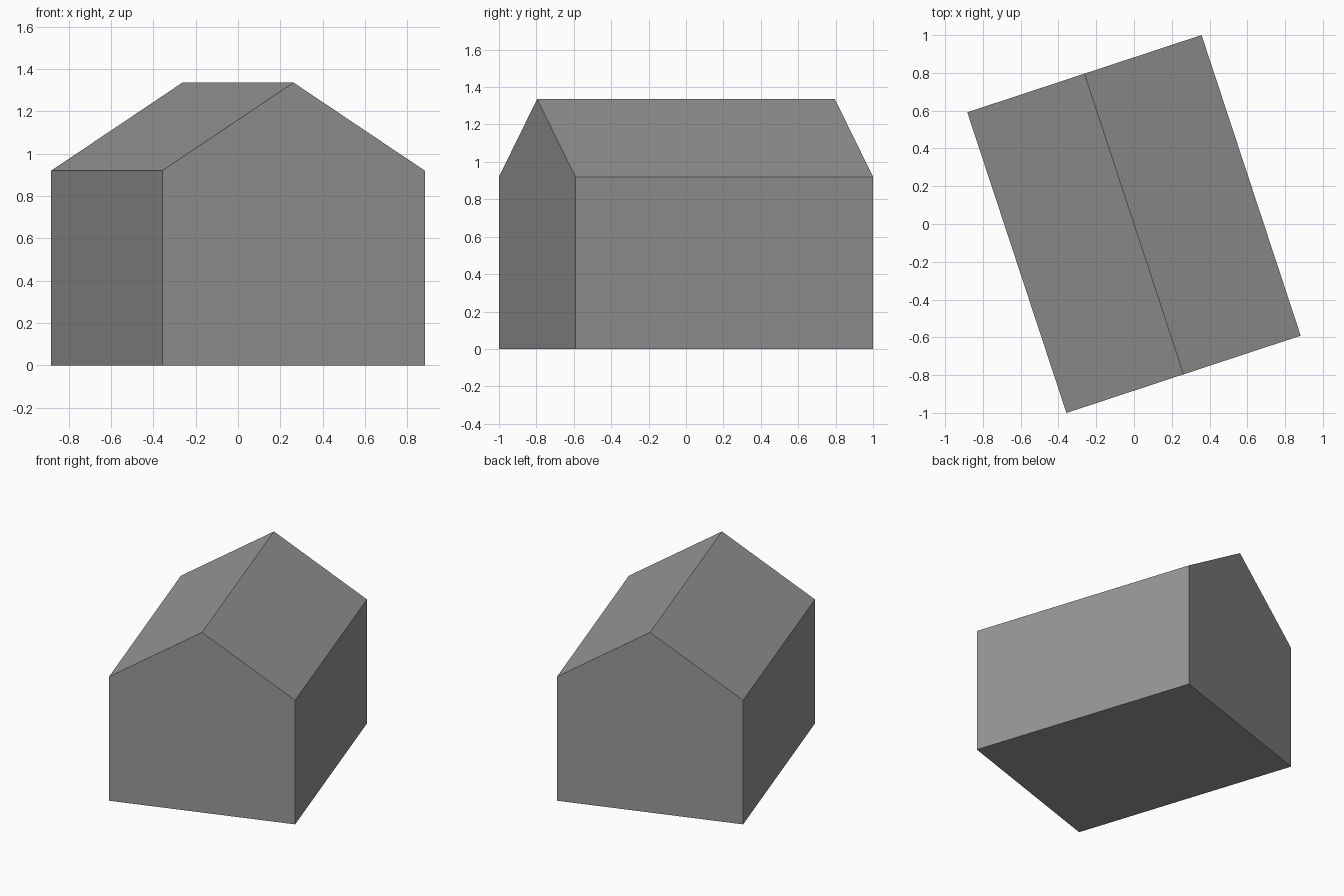
import bpy
import bmesh
from math import radians
from mathutils import Matrix, Vector

cube = bpy.data.objects.get("Cube")
if cube:
    bpy.data.objects.remove(cube, do_unlink=True)

WIDTH, LENGTH = 1.306, 1.676
EAVES, RIDGE = 0.92, 1.336
TURN = radians(18.25)

# Plain grey for walls and roof
grey = bpy.data.materials.new("plain_grey")
colour = (0.31, 0.31, 0.31, 1)
grey.use_nodes = True
grey.diffuse_color = colour
bsdf = next(n for n in grey.node_tree.nodes if n.type == "BSDF_PRINCIPLED")
bsdf.inputs["Base Color"].default_value = colour

# Gable profile extruded along the ridge
half = WIDTH / 2
profile = [(-half, 0), (half, 0), (half, EAVES), (0, RIDGE), (-half, EAVES)]
bm = bmesh.new()
gable = bm.faces.new([bm.verts.new((x, -LENGTH / 2, z)) for x, z in profile])
result = bmesh.ops.extrude_face_region(bm, geom=[gable], use_keep_orig=True)
moved = [v for v in result["geom"] if isinstance(v, bmesh.types.BMVert)]
bmesh.ops.translate(bm, verts=moved, vec=Vector((0, LENGTH, 0)))
bmesh.ops.recalc_face_normals(bm, faces=bm.faces)

# Whole house turned on its plot
bmesh.ops.transform(bm, matrix=Matrix.Rotation(TURN, 4, "Z"), verts=bm.verts)

mesh = bpy.data.meshes.new("gabled_house")
bm.to_mesh(mesh)
bm.free()
mesh.materials.append(grey)
house = bpy.data.objects.new("gabled_house", mesh)
bpy.context.collection.objects.link(house)
